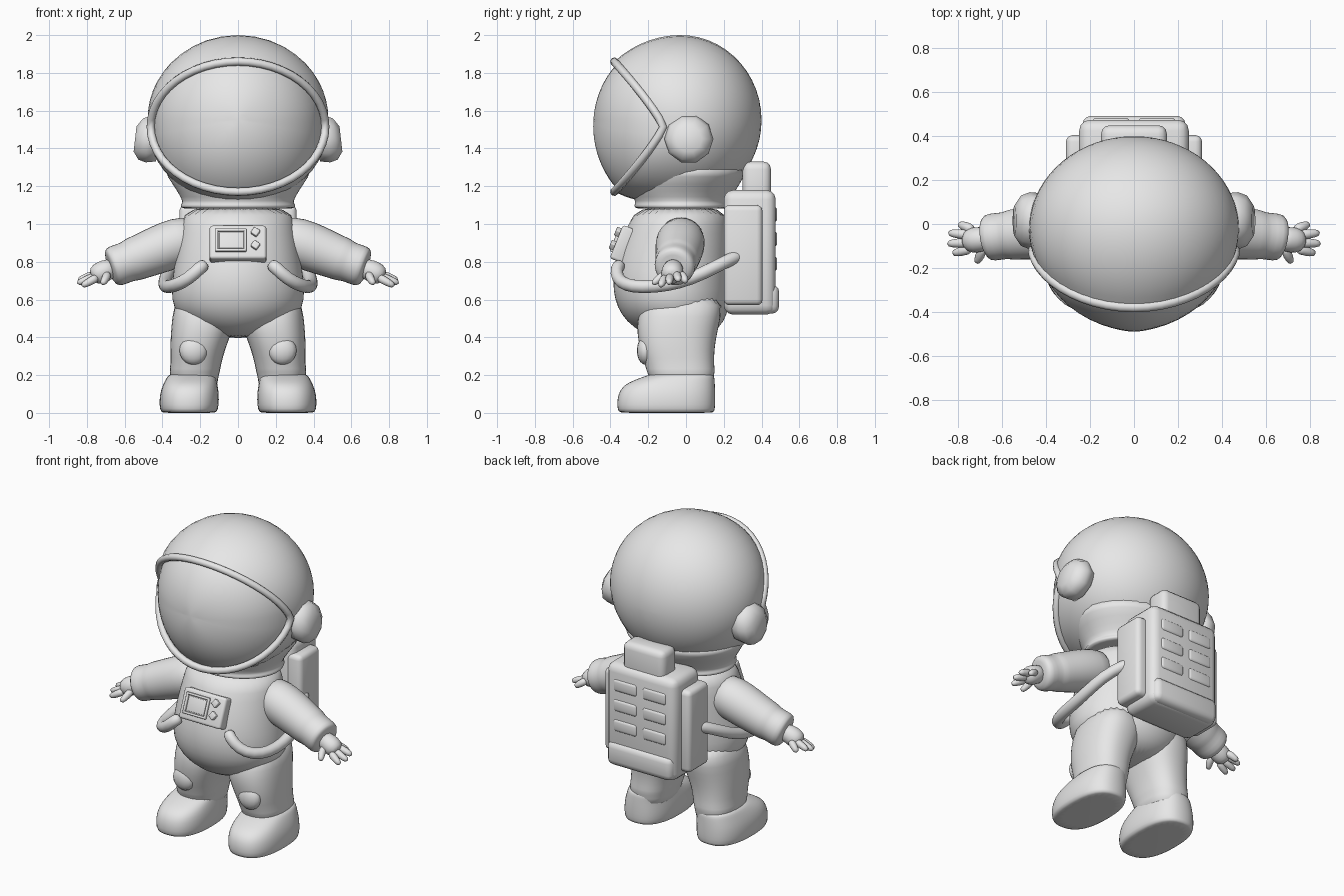
import bpy, bmesh, math
from mathutils import Vector, Matrix

if "Cube" in bpy.data.objects:
    bpy.data.objects.remove(bpy.data.objects["Cube"])

suit = bpy.data.materials.new("suit_grey")
suit.diffuse_color = (0.8, 0.8, 0.8, 1)
suit.use_nodes = True
suit.node_tree.nodes["Principled BSDF"].inputs["Base Color"].default_value = suit.diffuse_color


def finish(name, bm, mirror=False, subdiv=0):
    bmesh.ops.recalc_face_normals(bm, faces=bm.faces)
    me = bpy.data.meshes.new(name)
    bm.to_mesh(me)
    bm.free()
    me.shade_smooth()
    me.materials.append(suit)
    ob = bpy.data.objects.new(name, me)
    bpy.context.collection.objects.link(ob)
    if mirror:
        ob.modifiers.new("mirror", 'MIRROR').use_mirror_merge = False
    if subdiv:
        ob.modifiers.new("smooth", 'SUBSURF').levels = subdiv
        ob.modifiers["smooth"].render_levels = subdiv
    return ob


def skin(bm, rings, caps=True, closed=False):
    """Join rings of points with quads."""
    vs = [[bm.verts.new(p) for p in r] for r in rings]
    n = len(vs[0])
    pairs = list(zip(vs, vs[1:])) + ([(vs[-1], vs[0])] if closed else [])
    for a, b in pairs:
        for i in range(n):
            j = (i + 1) % n
            bm.faces.new((a[i], a[j], b[j], b[i]))
    if caps and not closed:
        bm.faces.new(vs[0])
        bm.faces.new(vs[-1])


def loft(name, rows, power=2.0, segs=24, mirror=False, subdiv=1):
    """Stack of rounded sections: z, x min, x max, y min, y max."""
    rings = []
    for z, x0, x1, y0, y1 in rows:
        ring = []
        for i in range(segs):
            a = math.tau * i / segs
            c, s = math.cos(a), math.sin(a)
            ex = math.copysign(abs(c) ** (2 / power), c)
            ey = math.copysign(abs(s) ** (2 / power), s)
            ring.append(((x0 + x1) / 2 + ex * (x1 - x0) / 2,
                         (y0 + y1) / 2 + ey * (y1 - y0) / 2, z))
        rings.append(ring)
    bm = bmesh.new()
    skin(bm, rings)
    return finish(name, bm, mirror, subdiv)


def sweep(name, pts, radii, segs=12, mirror=False, closed=False, subdiv=1):
    """Round tube along a path with a radius at each point."""
    pts = [Vector(p) for p in pts]
    n = len(pts)
    rings, side = [], Vector((0.1, 1, 0.15))
    for i, p in enumerate(pts):
        nxt = pts[(i + 1) % n] if closed else pts[min(i + 1, n - 1)]
        prv = pts[i - 1] if closed else pts[max(i - 1, 0)]
        t = (nxt - prv).normalized()
        side = (side - t * side.dot(t)).normalized()
        up = t.cross(side)
        r = radii[i] if isinstance(radii, (list, tuple)) else radii
        rings.append([p + (side * math.cos(math.tau * k / segs)
                           + up * math.sin(math.tau * k / segs)) * r for k in range(segs)])
    bm = bmesh.new()
    skin(bm, rings, closed=closed)
    return finish(name, bm, mirror, subdiv)


def box(name, x, y, z, bevel, mirror=False, tilt=None):
    """Rounded box from its ranges, optionally moved by a matrix."""
    bm = bmesh.new()
    bmesh.ops.create_cube(bm, size=1)
    for v in bm.verts:
        v.co = Vector([(a + b) / 2 + c * (b - a) for c, (a, b) in zip(v.co, (x, y, z))])
    bmesh.ops.bevel(bm, geom=bm.edges[:], offset=bevel, segments=3, profile=0.5, affect='EDGES')
    if tilt:
        bm.transform(tilt)
    return finish(name, bm, mirror)


# Helmet shell, visor and rim share one opening outline
C, R = Vector((0, -0.03, 1.55)), Vector((0.48, 0.43, 0.45))
N = 48
rim = []
for i in range(N):
    a = math.tau * i / N
    s = math.sin(a)
    rim.append(Vector((0.462 * math.cos(a), -0.12 - 0.26 * abs(s) ** 1.2, 1.515 + 0.345 * s)))


def dome(name, pole, steps, scale):
    """Surface from the rim to a pole, following the helmet ellipsoid."""
    rings = []
    for j in range(steps):
        f = j / steps
        ring = []
        for p in rim:
            u = Vector([d / r for d, r in zip(p - C, R)])
            k = scale(f, u.length)
            u.normalize()
            w = u.slerp(pole, f) * k
            ring.append(C + Vector([d * r for d, r in zip(w, R)]))
        rings.append(ring)
    bm = bmesh.new()
    skin(bm, rings, caps=False)
    bm.verts.ensure_lookup_table()
    tip = bm.verts.new(C + Vector([d * r for d, r in zip(pole, R)]) * 1.0
                       + Vector((0, pole.y * R.y * (scale(1, 1) - 1), 0)))
    last = bm.verts[(steps - 1) * N:steps * N]
    for i in range(N):
        bm.faces.new((last[i], last[(i + 1) % N], tip))
    return finish(name, bm)


dome("helmet", Vector((0, 1, 0)), 20, lambda f, k: 1 + (k - 1) * max(0, 1 - f / 0.35) ** 2)
dome("visor", Vector((0, -1, 0)), 12, lambda f, k: 0.96 * k * (1 - f) + 1.07 * f)
sweep("visor_rim", rim, 0.022, segs=8, closed=True, subdiv=0)

# Neck of the helmet and collar ring
loft("helmet_neck", [(1.08, -.28, .28, -.25, .21), (1.085, -.305, .305, -.275, .23),
                     (1.105, -.305, .305, -.275, .23), (1.115, -.29, .29, -.265, .22),
                     (1.17, -.32, .32, -.30, .26), (1.25, -.375, .375, -.31, .31),
                     (1.33, -.42, .42, -.30, .345)], segs=32)

# Ear caps
bm = bmesh.new()
ear = []
for x, r in ((.42, .125), (.475, .13), (.515, .115), (.545, .07)):
    ear.append([(x - 0.05 * (math.sin(math.tau * k / 10) * r / .13) * .3,
                 .015 + r * math.cos(math.tau * k / 10),
                 1.45 + r * math.sin(math.tau * k / 10)) for k in range(10)])
skin(bm, ear)
finish("ear_cap", bm, mirror=True)

# Torso with round belly
loft("torso", [(1.10, -.28, .28, -.26, .20), (1.0, -.30, .30, -.305, .22),
               (.9, -.32, .32, -.345, .23), (.8, -.335, .335, -.375, .23),
               (.7, -.35, .35, -.39, .23), (.6, -.355, .355, -.38, .23),
               (.52, -.325, .325, -.345, .22), (.45, -.24, .24, -.28, .18),
               (.395, -.1, .1, -.17, .1)], segs=32)

# Legs, knees and boots
loft("leg", [(.64, .02, .33, -.22, .2), (.5, .01, .35, -.26, .185), (.42, .035, .357, -.26, .165),
             (.33, .07, .36, -.245, .15), (.25, .09, .358, -.215, .15), (.215, .095, .365, -.21, .155),
             (.19, .105, .355, -.19, .145), (.1, .11, .36, -.19, .145)], power=2.4, mirror=True)
bm = bmesh.new()
bmesh.ops.create_uvsphere(bm, u_segments=16, v_segments=10, radius=1,
                          matrix=Matrix.Translation((.235, -.215, .33)) @ Matrix.Diagonal((.075, .045, .075, 1)))
finish("knee_pad", bm, mirror=True)
loft("boot", [(.0, .13, .39, -.34, .14), (.003, .11, .41, -.36, .152), (.04, .10, .418, -.368, .157),
              (.1, .10, .415, -.362, .157), (.145, .107, .40, -.335, .155), (.175, .113, .385, -.275, .153),
              (.2, .115, .37, -.2, .15), (.21, .13, .35, -.17, .13)], power=2.5, mirror=True)

# Arms with cuffs
sweep("arm", [(.2, -.02, .935), (.32, -.03, .903), (.42, -.035, .865), (.52, -.045, .825),
              (.565, -.05, .808), (.585, -.053, .8), (.65, -.06, .777), (.675, -.064, .767), (.68, -.065, .766)],
      [.12, .135, .13, .12, .118, .107, .113, .1, .05], segs=16, mirror=True)

# Gloves
sweep("palm", [(.65, -.065, .775), (.70, -.07, .755), (.74, -.075, .735), (.775, -.078, .715)],
      [.05, .06, .062, .04], mirror=True)
fingers = [((.73, -.03, .74), (.77, -.01, .715), (.80, .0, .69)),
           ((.75, -.05, .735), (.80, -.045, .72), (.85, -.04, .70)),
           ((.75, -.085, .725), (.80, -.087, .705), (.855, -.09, .685)),
           ((.74, -.11, .72), (.785, -.125, .695), (.83, -.135, .67)),
           ((.69, -.10, .74), (.70, -.145, .71), (.72, -.18, .68))]
for i, path in enumerate(fingers):
    sweep("thumb" if i == 4 else f"finger_{i + 1}", path, [.027, .024, .017], segs=8, mirror=True)

# Hoses from belly to backpack
sweep("hose", [(.17, -.34, .79), (.20, -.37, .77), (.26, -.365, .71), (.33, -.32, .675), (.375, -.23, .665),
               (.39, -.1, .675), (.385, .03, .71), (.36, .15, .77), (.3, .25, .82), (.25, .3, .84)],
      .036, mirror=True)

# Chest control panel, tilted to lie on the torso
tilt = Matrix.Translation((0, -.35, .90)) @ Matrix.Rotation(math.radians(-22), 4, 'X')
box("chest_panel", (-.15, .15), (-.02, .06), (-.095, .095), .015, tilt=tilt)
for n, x, z in (("screen_top", (-.12, .045), (.055, .07)), ("screen_bottom", (-.12, .045), (-.06, -.045)),
                ("screen_left", (-.12, -.105), (-.06, .07)), ("screen_right", (.03, .045), (-.06, .07))):
    box(n, x, (-.035, 0), z, .005, tilt=tilt)
box("screen", (-.1, .025), (-.025, 0), (-.04, .05), .003, tilt=tilt)
for n, z in (("upper_button", .05), ("lower_button", -.025)):
    spin = tilt @ Matrix.Translation((.092, 0, z)) @ Matrix.Rotation(math.radians(35), 4, 'Y')
    box(n, (-.019, .019), (-.045, 0), (-.019, .019), .005, tilt=spin)

# Backpack
box("backpack", (-.25, .25), (.2, .475), (.52, 1.18), .05)
box("backpack_top", (-.15, .15), (.3, .45), (1.08, 1.33), .04)
box("backpack_side_pouch", (.2, .31), (.2, .405), (.57, 1.10), .03, mirror=True)
box("backpack_lower_pocket", (-.235, .235), (.4, .493), (.525, .68), .04)
for i, z in enumerate((.79, .92, 1.05)):
    box(f"backpack_pad_{i + 1}", (.02, .19), (.44, .483), (z - .04, z + .04), .018, mirror=True)
